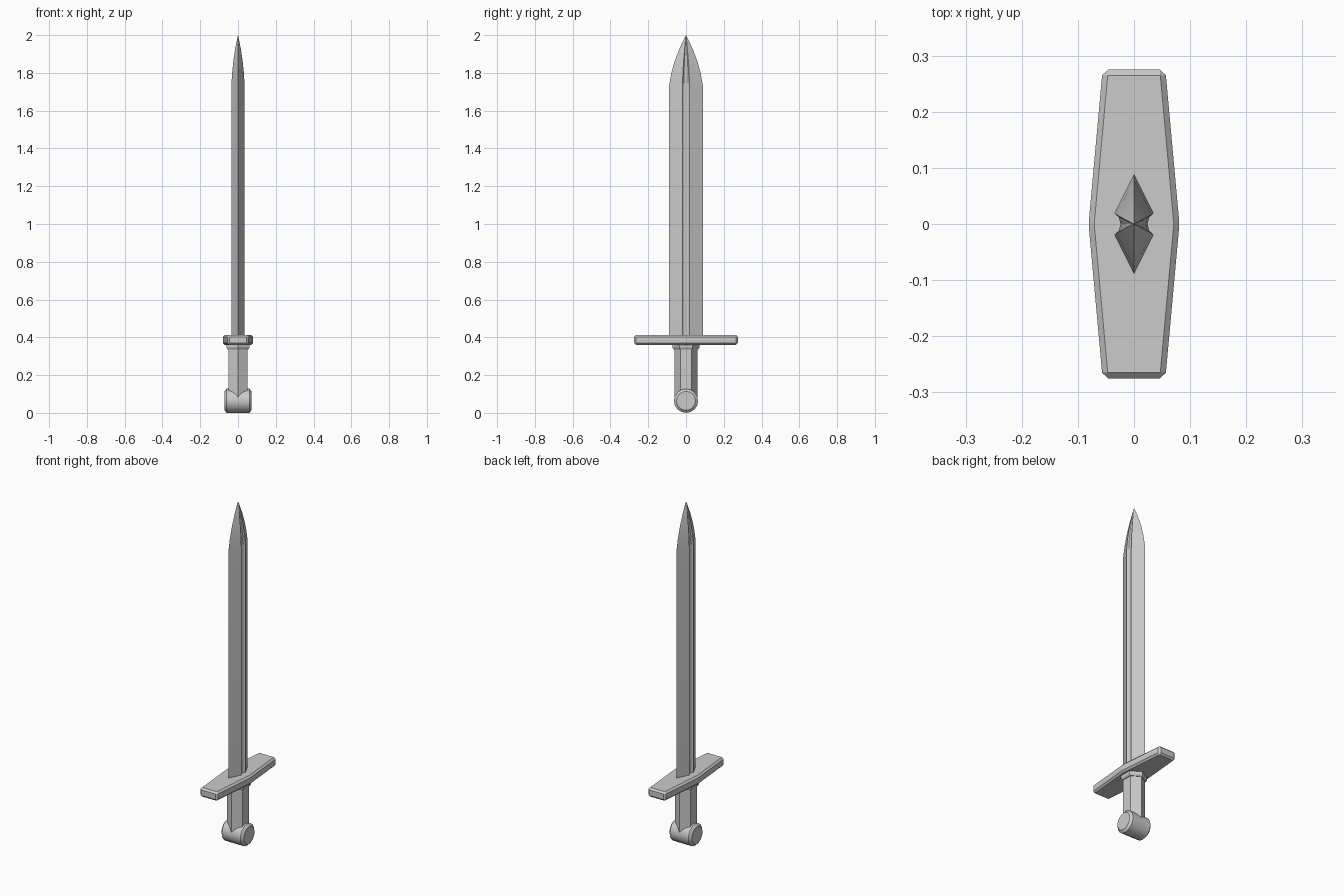
import bpy, bmesh
from math import cos, sin, pi

if "Cube" in bpy.data.objects:
    bpy.data.objects.remove(bpy.data.objects["Cube"])


def loft(name, rings, tip=None, bevel=0.0):
    """Skin a stack of matching rings, closed by caps or a point."""
    bm = bmesh.new()
    loops = [[bm.verts.new(p) for p in ring] for ring in rings]
    n = len(loops[0])
    for a, b in zip(loops, loops[1:]):
        for i in range(n):
            j = (i + 1) % n
            bm.faces.new((a[i], a[j], b[j], b[i]))
    bm.faces.new(loops[0][::-1])
    if tip:
        t = bm.verts.new(tip)
        for i in range(n):
            bm.faces.new((loops[-1][i], loops[-1][(i + 1) % n], t))
    else:
        bm.faces.new(loops[-1])
    if bevel:
        bmesh.ops.bevel(bm, geom=bm.edges[:], offset=bevel, segments=1, affect='EDGES')
    bmesh.ops.recalc_face_normals(bm, faces=bm.faces[:])
    me = bpy.data.meshes.new(name)
    bm.to_mesh(me)
    bm.free()
    ob = bpy.data.objects.new(name, me)
    bpy.context.collection.objects.link(ob)
    return ob


def ring(section, z, sx=1, sy=1):
    return [(x * sx, y * sy, z) for x, y in section]


def smooth(ob, angle):
    bpy.ops.object.select_all(action='DESELECT')
    ob.select_set(True)
    bpy.context.view_layer.objects.active = ob
    bpy.ops.object.shade_smooth_by_angle(angle=angle)


# blade: diamond section with a fuller groove on each broad side
half = [(0, -0.089), (0.035, -0.019), (0.027, -0.012), (0.024, 0),
        (0.027, 0.012), (0.035, 0.019)]
section = half + [(-x, -y) for x, y in half]
levels = [(0.40, 1, 1), (1.735, 1, 1), (1.80, 0.89, 0.87), (1.86, 0.71, 0.68),
          (1.92, 0.46, 0.43), (1.965, 0.22, 0.2)]
blade = loft("blade", [ring(section, *l) for l in levels], tip=(0, 0, 2.0))
smooth(blade, 0.35)

# crossguard: long hexagonal plate with chamfered edges
plate = [(0.056, -0.275), (0.081, 0), (0.056, 0.275),
         (-0.056, 0.275), (-0.081, 0), (-0.056, -0.275)]
bm_guard = loft("crossguard", [ring(plate, 0.36), ring(plate, 0.413)], bevel=0.01)

# grip and its collar: hexagonal prisms
hexagon = [(0, -0.061), (0.05, -0.03), (0.05, 0.03),
           (0, 0.061), (-0.05, 0.03), (-0.05, -0.03)]
loft("grip", [ring(hexagon, 0.06), ring(hexagon, 0.37)])
loft("collar", [ring(hexagon, 0.335, 1.08, 1.06), ring(hexagon, 0.345, 1.2, 1.16),
                ring(hexagon, 0.365, 1.2, 1.16)])

# pommel: chamfered drum lying along x
def disc(x, r, n=16):
    return [(x, r * cos(2 * pi * i / n), 0.064 + r * sin(2 * pi * i / n)) for i in range(n)]

pommel = loft("pommel", [disc(-0.072, 0.05), disc(-0.06, 0.064),
                         disc(0.06, 0.064), disc(0.072, 0.05)])
smooth(pommel, 0.5)
